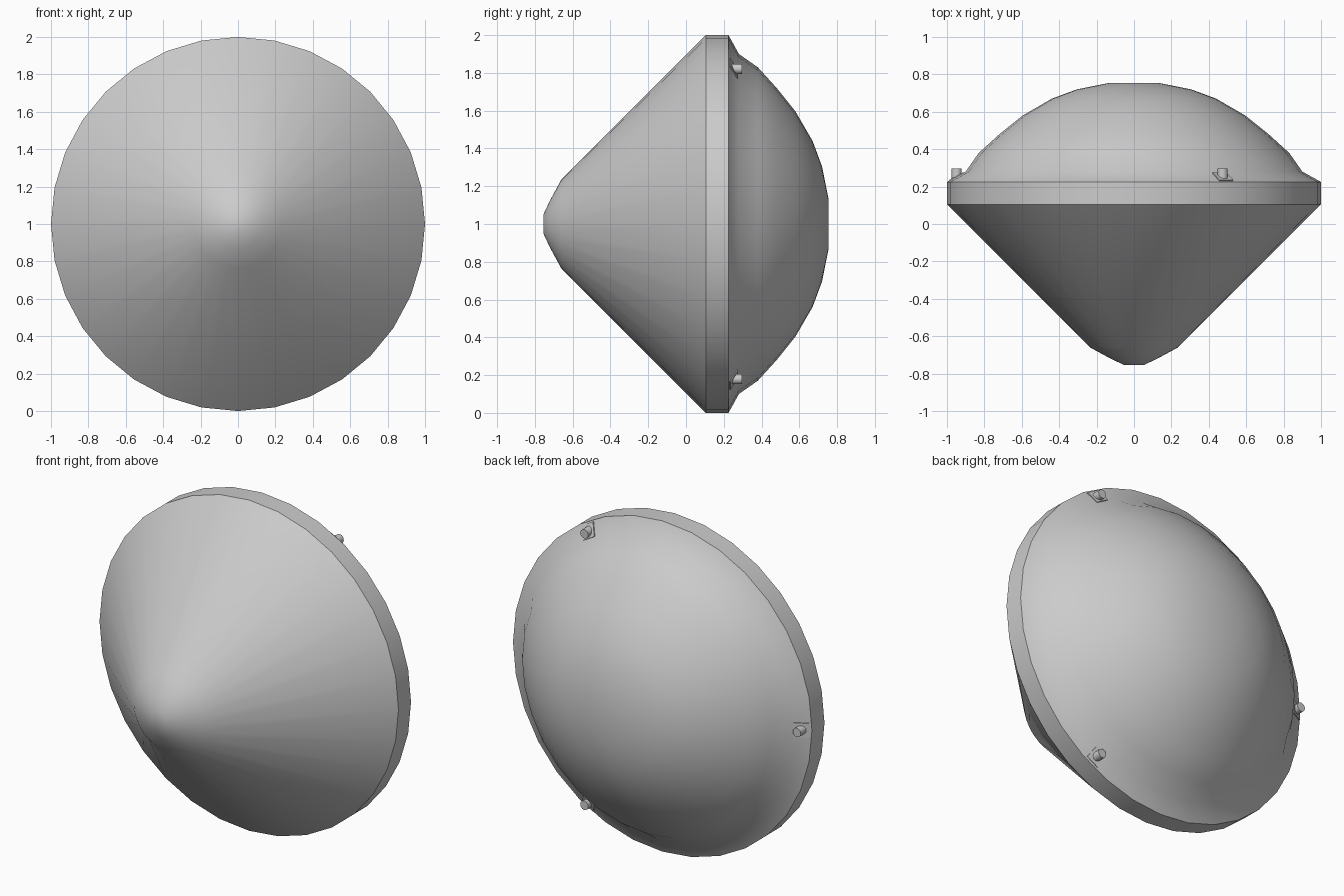
import bpy, bmesh, math
from mathutils import Matrix, Vector

if "Cube" in bpy.data.objects:
    bpy.data.objects.remove(bpy.data.objects["Cube"], do_unlink=True)

SIDES = 32
CENTRE_Z = 1.0

grey = bpy.data.materials.new("plain_grey")
grey.use_nodes = True
grey.diffuse_color = (0.6, 0.6, 0.6, 1)
grey.node_tree.nodes["Principled BSDF"].inputs["Base Color"].default_value = (0.6, 0.6, 0.6, 1)


def finish(name, bm, recalc=True):
    """Turn a bmesh into a shaded, coloured object."""
    if recalc:
        bmesh.ops.recalc_face_normals(bm, faces=bm.faces)
    mesh = bpy.data.meshes.new(name)
    bm.to_mesh(mesh)
    bm.free()
    mesh.materials.append(grey)
    obj = bpy.data.objects.new(name, mesh)
    bpy.context.collection.objects.link(obj)
    bpy.ops.object.select_all(action='DESELECT')
    obj.select_set(True)
    bpy.context.view_layer.objects.active = obj
    bpy.ops.object.shade_smooth_by_angle(angle=math.radians(35))
    return obj


def lathe(name, profile):
    """Spin (y, radius) points about the front-to-back axis, closing both ends."""
    bm = bmesh.new()
    rings = []
    for y, r in profile:
        angles = [math.tau * i / SIDES for i in range(SIDES)]
        rings.append([bm.verts.new((r * math.cos(a), y, CENTRE_Z + r * math.sin(a)))
                      for a in angles])
    for a, b in zip(rings, rings[1:]):
        for i in range(SIDES):
            j = (i + 1) % SIDES
            bm.faces.new((a[i], a[j], b[j], b[i]))
    bm.faces.new(rings[0])
    bm.faces.new(rings[-1])
    return finish(name, bm)


# Main body: blunt cone, rim with flare and shallow dome
lathe("body", [
    (-0.755, 0.05), (-0.72, 0.125), (-0.66, 0.235),     # rounded nose
    (0.105, 1.0), (0.225, 1.0),                         # cone edge and rim band
    (0.28, 0.9), (0.38, 0.83), (0.48, 0.72), (0.58, 0.595),
    (0.67, 0.44), (0.72, 0.305), (0.755, 0.13),         # rear dome
])

# Three mounting studs around the rear flare
SLOPE = math.atan2(0.055, 0.1)
for n, degrees in enumerate((60, 180, 300)):
    a = math.radians(degrees)
    out = Vector((math.cos(a), 0, math.sin(a)))
    back = Vector((0, 1, 0))
    side = out.cross(back)
    frame = Matrix((out, side, back)).transposed().to_4x4()
    frame.translation = Vector((0, 0, CENTRE_Z)) + out * 0.948 + back * 0.25

    # Small pad lying on the slope
    bm = bmesh.new()
    bmesh.ops.create_cube(bm, size=1, matrix=frame @ Matrix.Rotation(SLOPE, 4, 'Y')
                          @ Matrix.Diagonal((0.085, 0.085, 0.014, 1)))
    finish(f"stud_pad_{n + 1}", bm)

    # Round pin pointing backwards
    bm = bmesh.new()
    bmesh.ops.create_cone(bm, cap_ends=True, segments=16, radius1=0.027, radius2=0.027,
                          depth=0.075, matrix=frame @ Matrix.Translation((0, 0, 0.008)))
    finish(f"stud_pin_{n + 1}", bm)
